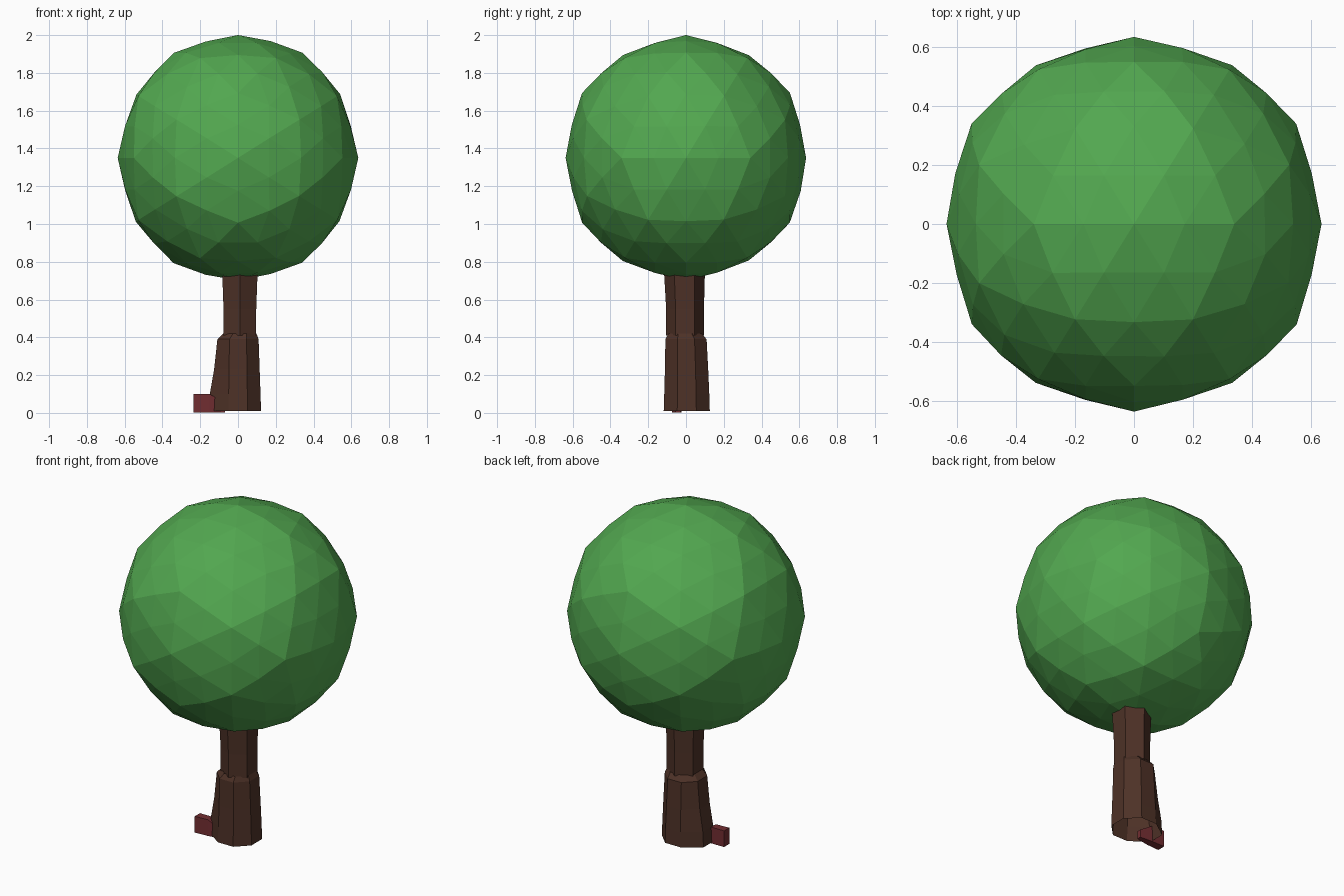
import bpy, bmesh, math, random
from mathutils import Vector

if "Cube" in bpy.data.objects:
    bpy.data.objects.remove(bpy.data.objects["Cube"])

random.seed(4)


def material(name, rgb):
    m = bpy.data.materials.new(name)
    m.diffuse_color = (*rgb, 1)
    m.use_nodes = True
    m.node_tree.nodes["Principled BSDF"].inputs["Base Color"].default_value = m.diffuse_color
    return m


GREEN = material("leaf_green", (0.085, 0.39, 0.08))
BROWN = material("bark_brown", (0.075, 0.031, 0.02))
RED = material("dull_red", (0.17, 0.027, 0.032))


def finish(name, bm, mat):
    bmesh.ops.recalc_face_normals(bm, faces=bm.faces)
    me = bpy.data.meshes.new(name)
    bm.to_mesh(me)
    bm.free()
    me.materials.append(mat)
    ob = bpy.data.objects.new(name, me)
    bpy.context.collection.objects.link(ob)
    return ob


def tube(name, sides, turn, rings, mat):
    # Open tube; rings: (z, centre x, centre y, corner radius, flare to the left)
    bm = bmesh.new()
    loops = []
    for z, cx, cy, r, flare in rings:
        loop = []
        for i in range(sides):
            a = turn + math.tau * i / sides
            out = flare if math.cos(a) < -0.8 else 0
            loop.append(bm.verts.new((cx + r * math.cos(a) - out, cy + r * math.sin(a), z)))
        loops.append(loop)
    for a, b in zip(loops, loops[1:]):
        for i in range(sides):
            j = (i + 1) % sides
            bm.faces.new((a[i], a[j], b[j], b[i]))
    return finish(name, bm, mat)


# Crown: golden-ratio ball, split once onto the sphere, then only half rounded
phi = (1 + math.sqrt(5)) / 2
bm = bmesh.new()
for s in (-1, 1):
    for t in (-phi, phi):
        for p in ((s, 0, t), (t, s, 0), (0, t, s)):
            bm.verts.new(Vector(p).normalized())
bmesh.ops.convex_hull(bm, input=bm.verts)
for roundness, jitter in ((1.0, 0.0), (0.55, 0.004)):
    bmesh.ops.subdivide_edges(bm, edges=bm.edges, cuts=1, use_grid_fill=True)
    for v in bm.verts:
        v.co = v.co.lerp(v.co.normalized(), roundness)
        v.co *= 1 + random.uniform(-jitter, jitter)
for v in bm.verts:
    n = v.co.normalized()
    axis = max(abs(c) for c in n) ** 8      # 1 at the six axis tips
    wide = 0.635 + 0.018 * (1 - axis)
    tall = 0.65 + 0.006 * (1 - axis)
    v.co = Vector((v.co.x * wide, v.co.y * wide, v.co.z * tall + 1.35))
finish("leaf_crown", bm, GREEN)

# Trunk: wide eight-sided base, flared at the left foot, and slimmer six-sided upper part
tube("trunk_base", 8, math.pi / 8,
     [(0.01, 0, 0.004, 0.132, 0.032), (0.1, 0, 0.004, 0.129, 0.03), (0.23, 0, 0.003, 0.124, 0.012),
      (0.39, 0, 0, 0.118, 0), (0.42, 0.01, -0.005, 0.095, 0)], BROWN)
tube("trunk_upper", 6, math.pi / 6,
     [(0.41, 0.01, -0.005, 0.1, 0), (0.55, 0.01, -0.005, 0.1, 0), (0.74, 0.01, -0.008, 0.108, 0)],
     BROWN)

# Small red wedge at the foot of the trunk, tapering inward
bm = bmesh.new()
for x, y0, y1, z0, z1 in ((-0.235, -0.075, -0.025, 0.003, 0.1),
                          (-0.15, -0.07, -0.025, 0.003, 0.1),
                          (-0.07, -0.055, -0.03, 0.003, 0.05)):
    for y in (y0, y1):
        for z in (z0, z1):
            bm.verts.new((x, y, z))
bmesh.ops.convex_hull(bm, input=bm.verts)
finish("red_block", bm, RED)
